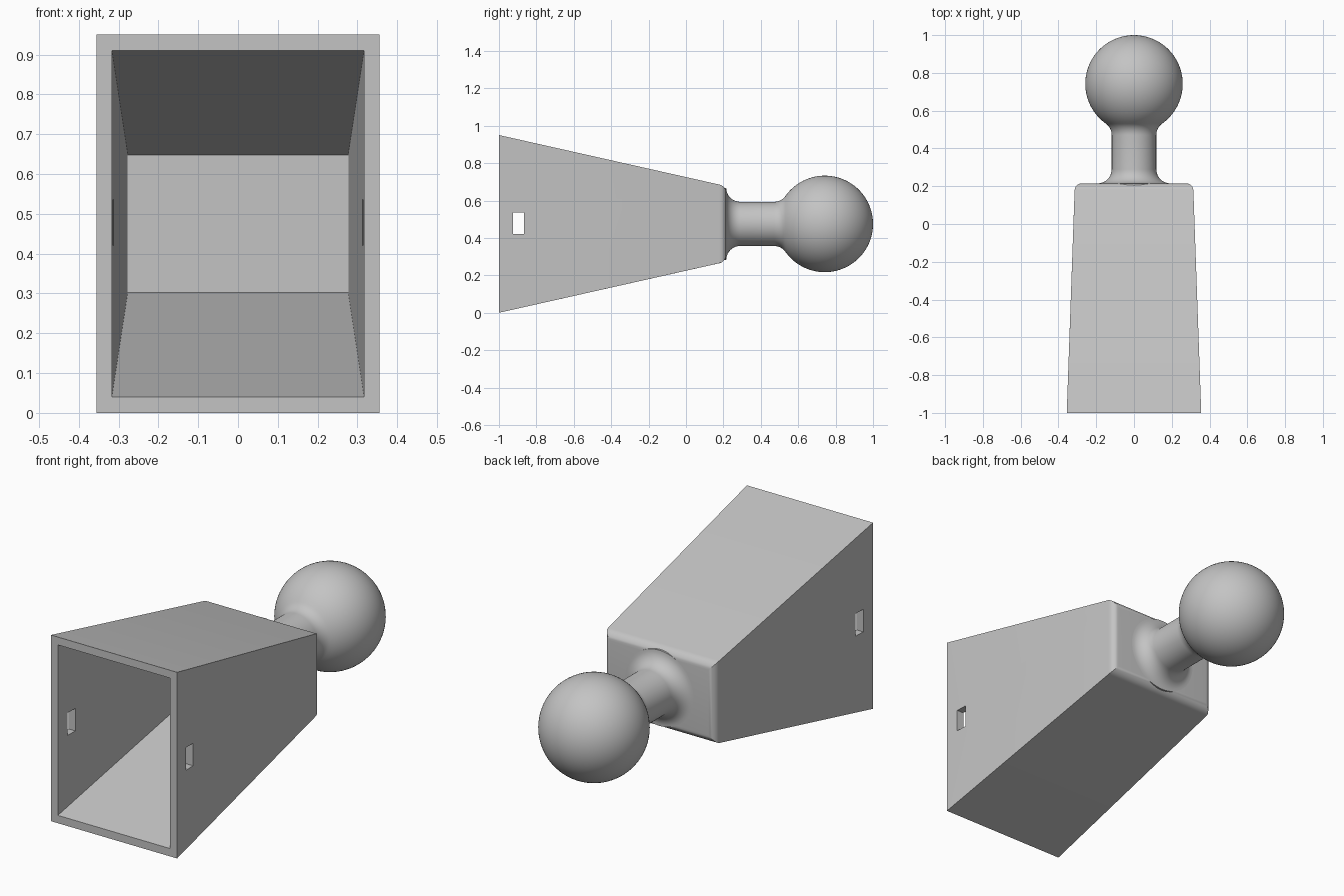
import bpy, bmesh, math
from mathutils import Vector, Matrix

if "Cube" in bpy.data.objects:
    bpy.data.objects.remove(bpy.data.objects["Cube"])

MID_Z = 0.475          # height of the shared axis
FRONT, BACK = -1.0, 0.215

grey = bpy.data.materials.new("plain_grey")
grey.use_nodes = True
colour = (0.55, 0.55, 0.55, 1)
grey.diffuse_color = colour
grey.node_tree.nodes["Principled BSDF"].inputs["Base Color"].default_value = colour


def make_object(name, bm):
    bmesh.ops.recalc_face_normals(bm, faces=bm.faces)
    mesh = bpy.data.meshes.new(name)
    bm.to_mesh(mesh)
    bm.free()
    mesh.materials.append(grey)
    obj = bpy.data.objects.new(name, mesh)
    bpy.context.collection.objects.link(obj)
    return obj


def select_only(obj):
    bpy.ops.object.select_all(action='DESELECT')
    obj.select_set(True)
    bpy.context.view_layer.objects.active = obj


def ring(bm, half_x, half_z, y):
    corners = ((-1, -1), (1, -1), (1, 1), (-1, 1))
    return [bm.verts.new((sx * half_x, y, MID_Z + sz * half_z)) for sx, sz in corners]


def bridge(bm, a, b):
    for i in range(4):
        j = (i + 1) % 4
        bm.faces.new((a[i], a[j], b[j], b[i]))


# Tapered hollow socket: outer back, outer rim, inner rim, inner back
bm = bmesh.new()
loops = [ring(bm, 0.313, 0.202, BACK), ring(bm, 0.356, 0.475, FRONT),
         ring(bm, 0.317, 0.435, FRONT), ring(bm, 0.277, 0.1725, 0.165)]
for a, b in zip(loops, loops[1:]):
    bridge(bm, a, b)
bm.faces.new(loops[0])
bm.faces.new(loops[-1])
back_edges = [e for e in bm.edges if all(v in loops[0] for v in e.verts)]
bmesh.ops.recalc_face_normals(bm, faces=bm.faces)
bmesh.ops.bevel(bm, geom=back_edges, offset=0.036, segments=6,
                profile=0.5, affect='EDGES')
socket = make_object("tapered_socket", bm)

# Slots through both side walls
bm = bmesh.new()
bmesh.ops.create_cube(bm, size=1, matrix=Matrix.Translation((0, -0.895, 0.478))
                      @ Matrix.Diagonal((1, 0.06, 0.115, 1)))
cutter = make_object("slot_cutter", bm)
cutter.hide_render = True
cut = socket.modifiers.new("slots", 'BOOLEAN')
cut.operation = 'DIFFERENCE'
cut.solver = 'EXACT'
cut.object = cutter
select_only(socket)
bpy.ops.object.modifier_apply(modifier=cut.name)
bpy.data.objects.remove(cutter)
bpy.ops.object.shade_smooth_by_angle(angle=math.radians(25))

# Ball and filleted neck, as a profile of (radius, y) turned about the axis
NECK, BALL, BALL_Y, FILLET = 0.118, 0.258, 0.742, 0.075
profile = [(NECK + FILLET, BACK - 0.012)]
for i in range(11):
    t = math.radians(9 * i)
    profile.append((NECK + FILLET * (1 - math.sin(t)),
                    BACK + FILLET * (1 - math.cos(t))))

# Fillet tangent to both neck and ball
side = NECK + FILLET
tangent = math.asin(side / (BALL + FILLET))
fillet_y = BALL_Y - (BALL + FILLET) * math.cos(tangent)
for i in range(9):
    t = (math.pi / 2 - tangent) * i / 8
    profile.append((side - FILLET * math.cos(t), fillet_y + FILLET * math.sin(t)))
for i in range(1, 37):
    t = tangent + (math.pi - tangent) * i / 36
    profile.append((BALL * math.sin(t), BALL_Y - BALL * math.cos(t)))

bm = bmesh.new()
verts = [bm.verts.new((r, y, MID_Z)) for r, y in profile]
edges = [bm.edges.new(pair) for pair in zip(verts, verts[1:])]
bmesh.ops.spin(bm, geom=verts + edges, cent=(0, 0, MID_Z), axis=(0, 1, 0),
               angle=math.tau, steps=72, use_duplicate=False)
bmesh.ops.remove_doubles(bm, verts=bm.verts, dist=0.0005)
ball = make_object("ball_and_neck", bm)
# Keep the open-ended surface facing outward
centre = Vector((0, BALL_Y, MID_Z))
tip = max(ball.data.polygons, key=lambda p: p.center.y)
if tip.normal.dot(tip.center - centre) < 0:
    ball.data.flip_normals()
select_only(ball)
bpy.ops.object.shade_smooth_by_angle(angle=math.radians(40))
